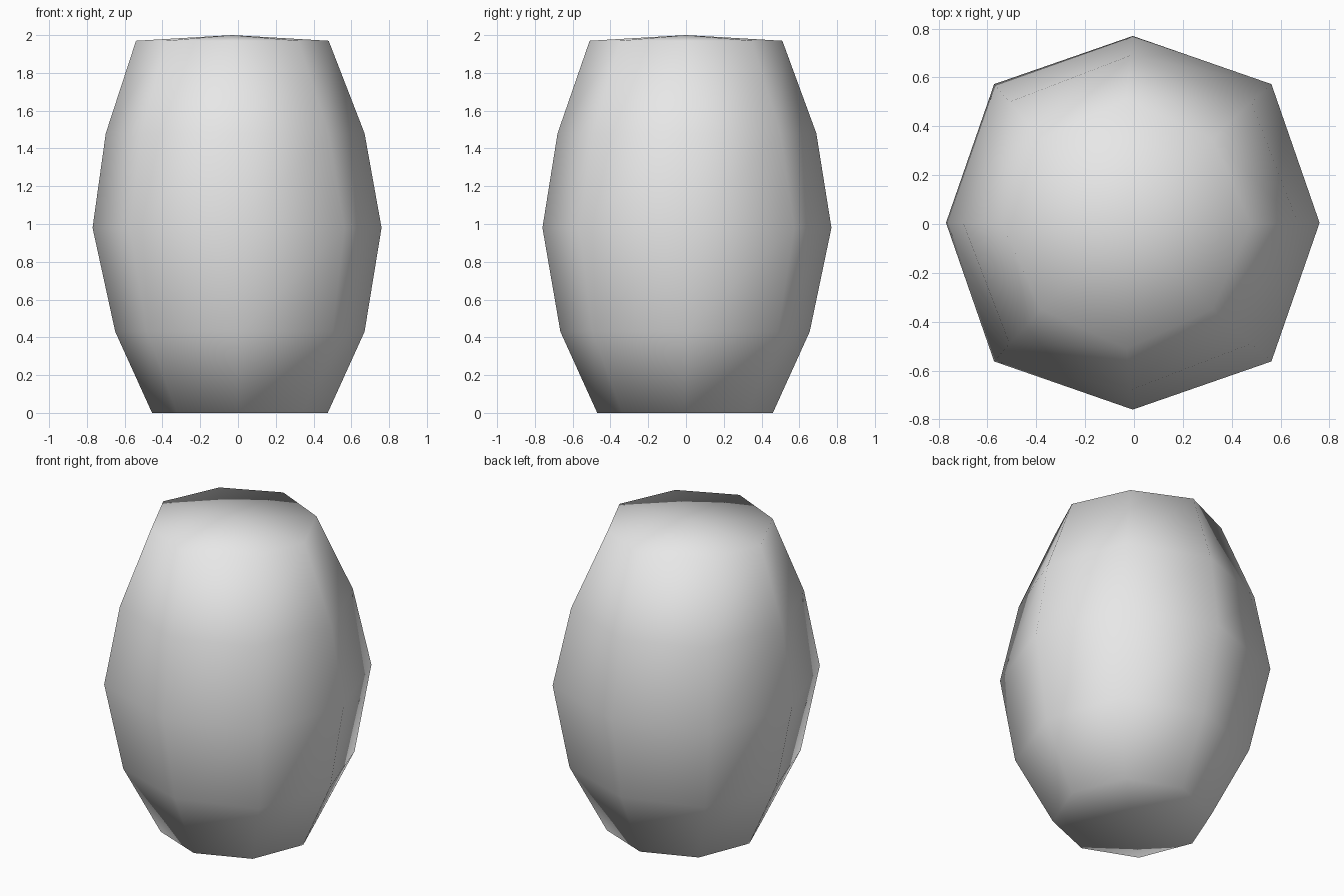
import bpy, bmesh, math

cube = bpy.data.objects.get("Cube")
if cube:
    bpy.data.objects.remove(cube, do_unlink=True)

# Rings from bottom to top: height, centre x, centre y, axis radius, diagonal radius
RINGS = [
    (0.00, 0.01, -0.005, 0.465, 0.47),
    (0.43, 0.01, -0.005, 0.66, 0.695),
    (0.98, -0.005, 0.005, 0.765, 0.803),
    (1.48, -0.015, 0.005, 0.685, 0.70),
    (1.97, -0.03, 0.00, 0.51, 0.495),
]
SIDES = 8

bm = bmesh.new()
rings = []
for z, cx, cy, axis, diagonal in RINGS:
    ring = []
    for i in range(SIDES):
        a = math.tau * i / SIDES
        r = diagonal if i % 2 else axis
        ring.append(bm.verts.new((cx + r * math.cos(a), cy + r * math.sin(a), z)))
    rings.append(ring)

# Side walls
for low, high in zip(rings, rings[1:]):
    for i in range(SIDES):
        j = (i + 1) % SIDES
        bm.faces.new((low[i], low[j], high[j], high[i]))

# Bottom and slightly domed top
base = bm.verts.new((0.01, 0, 0))
apex = bm.verts.new((-0.03, 0, 2))
for i in range(SIDES):
    j = (i + 1) % SIDES
    bm.faces.new((base, rings[0][j], rings[0][i]))
    bm.faces.new((apex, rings[-1][i], rings[-1][j]))

bmesh.ops.recalc_face_normals(bm, faces=bm.faces)
for face in bm.faces:
    face.smooth = True

mesh = bpy.data.meshes.new("barrel_body")
bm.to_mesh(mesh)
bm.free()
body = bpy.data.objects.new("barrel_body", mesh)
bpy.context.collection.objects.link(body)

# Plain grey
grey = bpy.data.materials.new("light_grey")
grey.use_nodes = True
colour = (0.8, 0.8, 0.8, 1)
grey.diffuse_color = colour
grey.node_tree.nodes["Principled BSDF"].inputs["Base Color"].default_value = colour
mesh.materials.append(grey)
